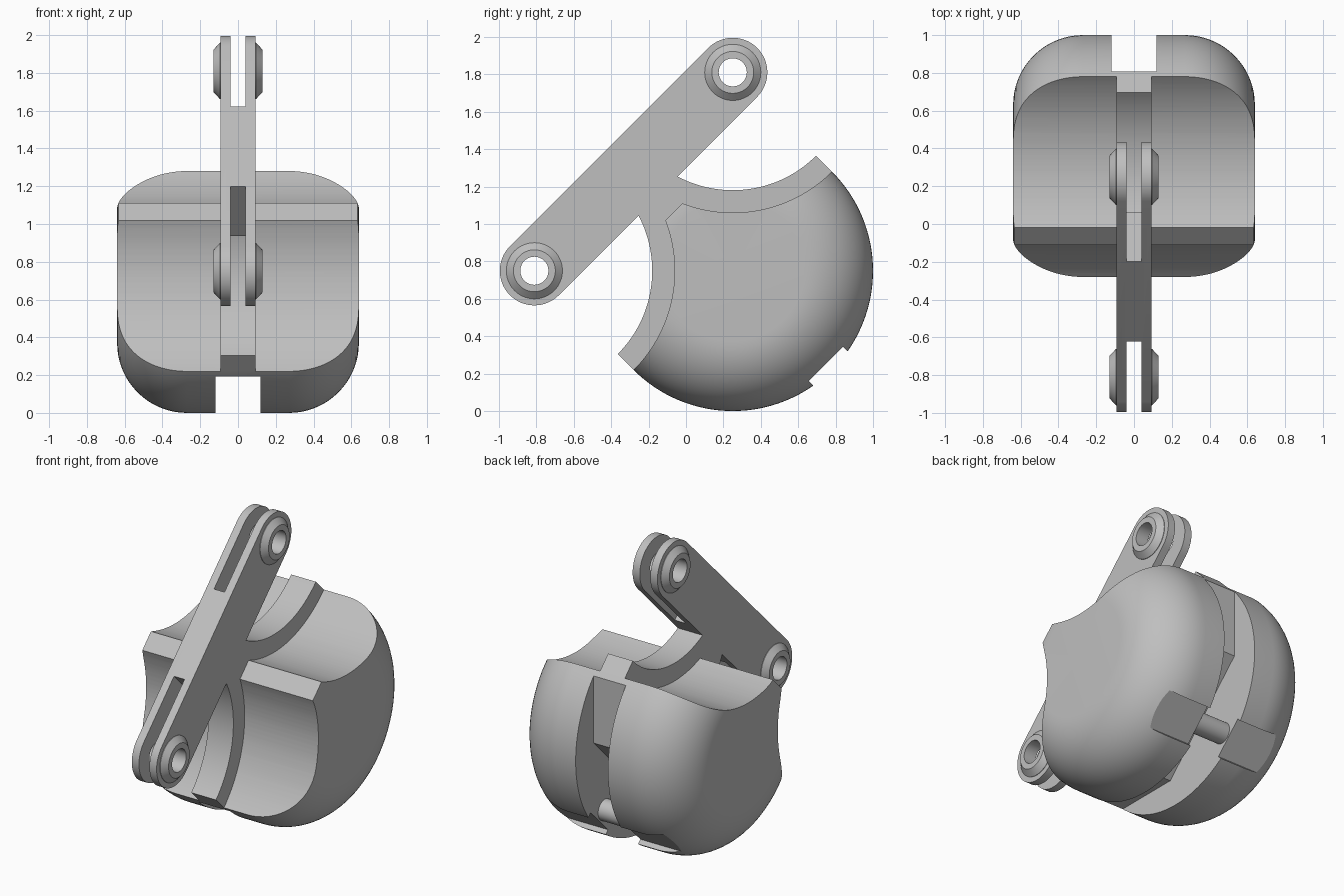
import bpy, bmesh
from math import sin, cos, pi, asin, radians
from mathutils import Matrix, Vector

old = bpy.data.objects.get("Cube")
if old:
    bpy.data.objects.remove(old, do_unlink=True)

metal = bpy.data.materials.new("plain grey")
metal.use_nodes = True
grey = (0.52, 0.52, 0.52, 1)
metal.diffuse_color = grey
metal.node_tree.nodes["Principled BSDF"].inputs["Base Color"].default_value = grey

# Parts are built upright around the body axis, then tilted back
TILT = Matrix.Translation((0, 0.25, 0.75)) @ Matrix.Rotation(radians(45), 4, 'X')
R = 0.75           # body radius, also the offset of each pin
PIN = 0.75


def arc(cy, cz, r, a0, a1, n):
    steps = [radians(a0 + (a1 - a0) * i / n) for i in range(n + 1)]
    return [(cy + r * cos(a), cz + r * sin(a)) for a in steps]


def finish(bm, name):
    bmesh.ops.recalc_face_normals(bm, faces=bm.faces)
    mesh = bpy.data.meshes.new(name)
    bm.to_mesh(mesh)
    bm.free()
    mesh.materials.append(metal)
    obj = bpy.data.objects.new(name, mesh)
    bpy.context.collection.objects.link(obj)
    return obj


def prism(name, outline, half):
    """Extrude a (y, z) outline from x = -half to x = half."""
    bm = bmesh.new()
    face = bm.faces.new([bm.verts.new((-half, y, z)) for y, z in outline])
    out = bmesh.ops.extrude_face_region(bm, geom=[face])
    verts = [v for v in out["geom"] if isinstance(v, bmesh.types.BMVert)]
    bmesh.ops.translate(bm, verts=verts, vec=(2 * half, 0, 0))
    return finish(bm, name)


def lathe(name, profile, centre=(0, 0, 0), closed=False, steps=64):
    """Spin an (x, radius) profile about the x axis."""
    bm = bmesh.new()
    verts = [bm.verts.new((x, 0, r)) for x, r in profile]
    pairs = list(zip(verts, verts[1:])) + ([(verts[-1], verts[0])] if closed else [])
    edges = [bm.edges.new(p) for p in pairs]
    bmesh.ops.spin(bm, geom=verts + edges, cent=(0, 0, 0), axis=(1, 0, 0),
                   angle=2 * pi, steps=steps)
    bmesh.ops.remove_doubles(bm, verts=bm.verts, dist=1e-5)
    bmesh.ops.translate(bm, verts=bm.verts, vec=Vector(centre))
    return finish(bm, name)


def box(y0, y1, z0, z1, half):
    return prism("cutter", [(y0, z0), (y1, z0), (y1, z1), (y0, z1)], half)


def disc(y, z, r, half, n=64):
    return prism("cutter", arc(y, z, r, 0, 360, n)[:-1], half)


def cut(obj, cutters):
    bpy.context.view_layer.objects.active = obj
    for c in cutters:
        mod = obj.modifiers.new("cut", 'BOOLEAN')
        mod.operation, mod.solver, mod.object = 'DIFFERENCE', 'EXACT', c
        bpy.ops.object.modifier_apply(modifier=mod.name)
        bpy.data.objects.remove(c, do_unlink=True)


parts = []

# Rounded drum body with two concave saddles and a flat ridge between them
rim = arc(0.27, 0.38, 0.37, 0, 90, 16)
profile = [(0.64, 0)] + rim
profile += [(-x, r) for x, r in reversed(profile)]
body = lathe("body", profile, steps=128)
groove = [(0.82, 0.03), (0.43, -0.36)]
groove += [(-y, z) for y, z in reversed(groove)]
groove += [(-1.1, -0.3), (-0.6, -1.1), (0.6, -1.1), (1.1, -0.3)]
cut(body, [disc(s * PIN, PIN, R, 1, 160) for s in (1, -1)]
    + [box(-0.5, 0.5, 0.445, 1, 1),           # ridge flat
       prism("cutter", groove, 0.12),         # cable groove
       box(-0.13, 0.13, -1, -0.705, 1)])      # cross notch
parts.append(body)

# Pin crossing the groove under the notch
parts.append(lathe("groove_pin", [(-0.14, 0), (-0.14, 0.07), (0.14, 0.07), (0.14, 0)],
                   (0, 0, -0.625), steps=32))

# Link bar and curved web as one plate, forked at both ends
BAR, WEB = 0.185, 0.63
join = 180 + asin(BAR / WEB) * 180 / pi
half_outline = ([(PIN, 0)] + arc(PIN, PIN, WEB, 270, join, 32)
                + arc(PIN, PIN, BAR, -90, 90, 32))
plate = prism("link_plate", half_outline + [(-y, z) for y, z in reversed(half_outline)], 0.092)
cut(plate, [disc(s * PIN, PIN, 0.075, 1) for s in (1, -1)]
    + [box(0.3, 1.1, 0.5, 1, 0.039), box(-1.1, -0.3, 0.5, 1, 0.039)])
parts.append(plate)

# Chamfered bosses on both faces of each fork
boss = [(0.085, 0.075), (0.085, 0.15), (0.095, 0.15), (0.13, 0.112), (0.13, 0.075)]
for end, y in (("upper", PIN), ("lower", -PIN)):
    for side, s in (("left", 1), ("right", -1)):
        parts.append(lathe(f"{end}_{side}_boss", [(s * x, r) for x, r in boss],
                           (0, y, PIN), closed=True))

# Tilt into place and smooth the curved faces
bpy.ops.object.select_all(action='DESELECT')
for obj in parts:
    obj.data.transform(TILT)
    obj.select_set(True)
    bpy.context.view_layer.objects.active = obj
bpy.ops.object.shade_smooth_by_angle(angle=radians(25))
